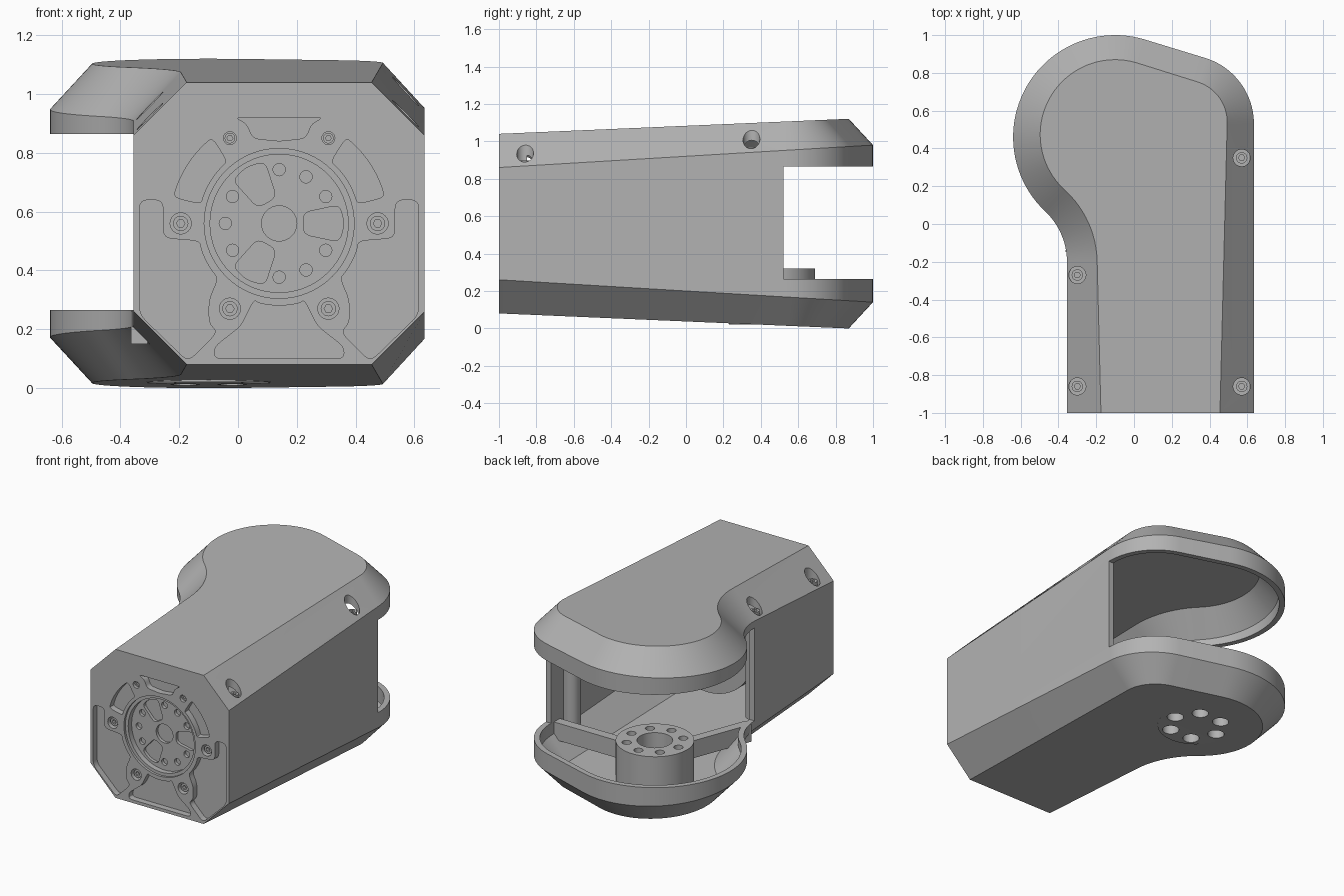
import bpy, bmesh
from math import sin, cos, radians, pi
from mathutils import Vector

cube = bpy.data.objects.get("Cube")
if cube:
    bpy.data.objects.remove(cube, do_unlink=True)

grey = bpy.data.materials.new("grey metal")
grey.use_nodes = True
grey.diffuse_color = (0.45, 0.45, 0.45, 1)
grey.node_tree.nodes["Principled BSDF"].inputs["Base Color"].default_value = grey.diffuse_color

HUB = (-0.1, 0.46)       # centre of the rounded fork lobe
FACE = (0.14, 0.56)      # centre of the front drive face (x, z)
HEIGHT = 1.12


# ---------- helpers ----------
def arc(c, r, a0, a1, n):
    return [(c[0] + r * cos(radians(a0 + (a1 - a0) * i / n)),
             c[1] + r * sin(radians(a0 + (a1 - a0) * i / n))) for i in range(n + 1)]


def circle(c, r, n=32):
    return arc(c, r, 0, 360, n)[:-1]


def polar(c, r, a):
    return c[0] + r * cos(radians(a)), c[1] + r * sin(radians(a))


def rounded(points, r):
    """Round the corners of a polygon."""
    out = []
    for i, p in enumerate(points):
        p, a, b = Vector(p), Vector(points[i - 1]), Vector(points[(i + 1) % len(points)])
        s = p + (a - p).normalized() * min(r, (a - p).length * 0.45)
        e = p + (b - p).normalized() * min(r, (b - p).length * 0.45)
        for k in range(5):
            t = k / 4
            out.append(tuple(s * (1 - t) ** 2 + p * 2 * t * (1 - t) + e * t * t))
    return out


def mirrored(points):
    return [(2 * FACE[0] - x, z) for x, z in reversed(points)]


def finish(bm, name):
    bmesh.ops.recalc_face_normals(bm, faces=bm.faces)
    mesh = bpy.data.meshes.new(name)
    bm.to_mesh(mesh)
    bm.free()
    mesh.materials.append(grey)
    ob = bpy.data.objects.new(name, mesh)
    bpy.context.collection.objects.link(ob)
    return ob


def loft(name, rings):
    bm = bmesh.new()
    rows = [[bm.verts.new(p) for p in ring] for ring in rings]
    n = len(rows[0])
    for a, b in zip(rows, rows[1:]):
        for i in range(n):
            j = (i + 1) % n
            bm.faces.new((a[i], a[j], b[j], b[i]))
    bm.faces.new(rows[0])
    bm.faces.new(rows[-1])
    return finish(bm, name)


def prisms(name, polys, lo, hi, axis="z"):
    """Extrude several outlines along z, or along y for (x, z) outlines."""
    bm = bmesh.new()
    for poly in polys:
        ends = [[bm.verts.new((u, v, h) if axis == "z" else (u, h, v)) for u, v in poly]
                for h in (lo, hi)]
        for i in range(len(poly)):
            j = (i + 1) % len(poly)
            bm.faces.new((ends[0][i], ends[0][j], ends[1][j], ends[1][i]))
        bm.faces.new(ends[0])
        bm.faces.new(ends[1])
    return finish(bm, name)


def cut(target, cutter):
    mod = target.modifiers.new("cut", "BOOLEAN")
    mod.operation, mod.solver, mod.object = "DIFFERENCE", "EXACT", cutter
    bpy.context.view_layer.objects.active = target
    bpy.ops.object.modifier_apply(modifier=mod.name)
    bpy.data.objects.remove(cutter, do_unlink=True)


def screw(name, c, depth, r, axis):
    """Screw head with a socket, its top facing +z or -y."""
    top, base = (depth + 0.03, depth - 0.01) if axis == "z" else (depth - 0.03, depth + 0.01)
    head = prisms(name, [circle(c, r, 20)], base, top, axis)
    mid = top + (base - top) * 0.6
    cut(head, prisms("socket", [circle(c, r * 0.55, 6)], mid, top * 2 - mid, axis))


# ---------- housing ----------
def edge_z(y):
    return 0.86 + 0.06 * (y + 1)


def outline(front):
    return ([(-0.355, front)] + arc((-0.722, -0.2), 0.367, 0, 46.7, 12)
            + arc(HUB, 0.54, 226.7, 73, 44)[1:] + arc((0.27, 0.53), 0.365, 73, 0, 20)
            + [(0.635, front)])


def inset(path, amount):
    out = []
    for i, (x, y) in enumerate(path):
        a, b = path[max(i - 1, 0)], path[min(i + 1, len(path) - 1)]
        t = Vector((b[0] - a[0], b[1] - a[1])).normalized()
        d = amount(y)
        out.append((x + t.y * d, y - t.x * d))
    return out


def housing_body(name, front, wall):
    side = inset(outline(front), lambda y: wall)
    flat = inset(outline(front), lambda y: 0.18 - 0.025 * (y + 1) + wall * 0.5)
    top = [(x, y, 1.04 + 0.043 * (y + 1) - wall) for x, y in flat]
    high = [(x, y, edge_z(y) - wall * 0.5) for x, y in side]
    flip = lambda ring: [(x, y, HEIGHT - z) for x, y, z in ring]
    return loft(name, [flip(top), flip(high), high, top])


housing = housing_body("housing", -1, 0)
cut(housing, housing_body("cavity", -0.85, 0.035))

# opening between the two fork arms
gap = [(-0.9, -0.19), (-0.3, -0.19), (0.5, 0.52), (0.9, 0.52), (0.9, 1.3), (-0.9, 1.3)]
cut(housing, prisms("gap", [gap], 0.265, 0.865))

# stepped round recess and pockets in the front face
cut(housing, prisms("ring_step", [circle(FACE, 0.255, 64)], -1.1, -0.985, "y"))
cut(housing, prisms("recess", [circle(FACE, 0.235, 64)], -1.1, -0.95, "y"))
slot = rounded(arc(FACE, 0.275, 130, 166, 8) + arc(FACE, 0.37, 166, 128, 8), 0.03)
side_pocket = rounded([(-0.335, 0.64), (-0.255, 0.64), (-0.255, 0.51), (-0.13, 0.5)]
                      + arc(FACE, 0.28, 198, 222, 5)
                      + [(-0.1, 0.3), (-0.1, 0.22), (-0.07, 0.19), (-0.17, 0.09), (-0.335, 0.25)], 0.03)
low_pocket = rounded([(-0.08, 0.1), (0.36, 0.1), (0.36, 0.14), (0.27, 0.21), (0.225, 0.3)]
                     + arc(FACE, 0.28, 285, 255, 5) + [(0.055, 0.3), (0.01, 0.21), (-0.08, 0.14)], 0.025)
top_pocket = rounded([(-0.01, 0.92), (0.03, 0.9), (0.05, 0.85), (0.14, 0.84),
                      (0.23, 0.85), (0.25, 0.9), (0.29, 0.92)], 0.02)
pockets = [slot, mirrored(slot), side_pocket, mirrored(side_pocket), low_pocket, top_pocket]
cut(housing, prisms("pockets", pockets, -1.1, -0.96, "y"))

# bolt circle, lightening windows and counterbores of the front face
holes = [circle(FACE, 0.06)]
for a in range(0, 360, 30):
    if a % 120:
        holes.append(circle(polar(FACE, 0.183, a), 0.021, 16))
    else:
        window = [polar(FACE, 0.09, a - 24), polar(FACE, 0.215, a - 17), polar(FACE, 0.222, a),
                  polar(FACE, 0.215, a + 17), polar(FACE, 0.09, a + 24)]
        holes.append(rounded(window, 0.025))
bolts = [polar(FACE, 0.335, a) for a in range(0, 360, 60)]
holes += [circle(c, 0.036 if c[1] < 0.7 else 0.022, 24) for c in bolts]
cut(housing, prisms("holes", holes, -1.1, -0.93, "y"))
for c in bolts:
    screw("front_screw", c, -0.955, 0.026 if c[1] < 0.7 else 0.018, "y")

# drive body behind the front face
prisms("drive_body", [circle(FACE, 0.33, 48)], -0.86, -0.42, "y")

# screw columns along the upper bevels
for c in [(0.57, 0.35), (0.57, -0.86), (-0.3, -0.27), (-0.3, -0.86)]:
    floor = edge_z(c[1]) - 0.01
    cut(housing, prisms("counterbore", [circle(c, 0.045)], floor, 1.3))
    prisms("screw_column", [circle(c, 0.052)], HEIGHT - floor + 0.02, floor)
    screw("bevel_screw", c, floor + 0.01, 0.03, "z")

# bearing hub and its ribs in the lower fork arm
hub = prisms("hub", [circle(HUB, 0.23, 64)], 0.02, 0.32)
cut(hub, prisms("bore", [circle(HUB, 0.105)], 0.15, 0.4))
cut(hub, prisms("hub_holes", [circle(polar(HUB, 0.168, a), 0.028, 16)
                              for a in range(0, 360, 45)], 0.22, 0.4))
base_holes = [circle(polar(HUB, 0.16, a), 0.05, 24) for a in range(0, 360, 60)]
for part in (housing, hub):
    cut(part, prisms("base_holes", base_holes, -0.1, 0.14))
for angle, length in ((0, 0.71), (249, 0.66)):
    d = Vector((cos(radians(angle)), sin(radians(angle))))
    n = Vector((-d.y, d.x)) * 0.03
    a, b = Vector(HUB) + d * 0.2, Vector(HUB) + d * length
    prisms("hub_rib", [[tuple(a + n), tuple(a - n), tuple(b - n), tuple(b + n)]], 0.15, 0.262)

# smooth rounded surfaces, keep edges sharp
bpy.ops.object.select_all(action="DESELECT")
for ob in bpy.context.scene.objects:
    if ob.type == "MESH" and grey.name in ob.data.materials:
        ob.select_set(True)
        bpy.context.view_layer.objects.active = ob
bpy.ops.object.shade_smooth_by_angle(angle=radians(28))
